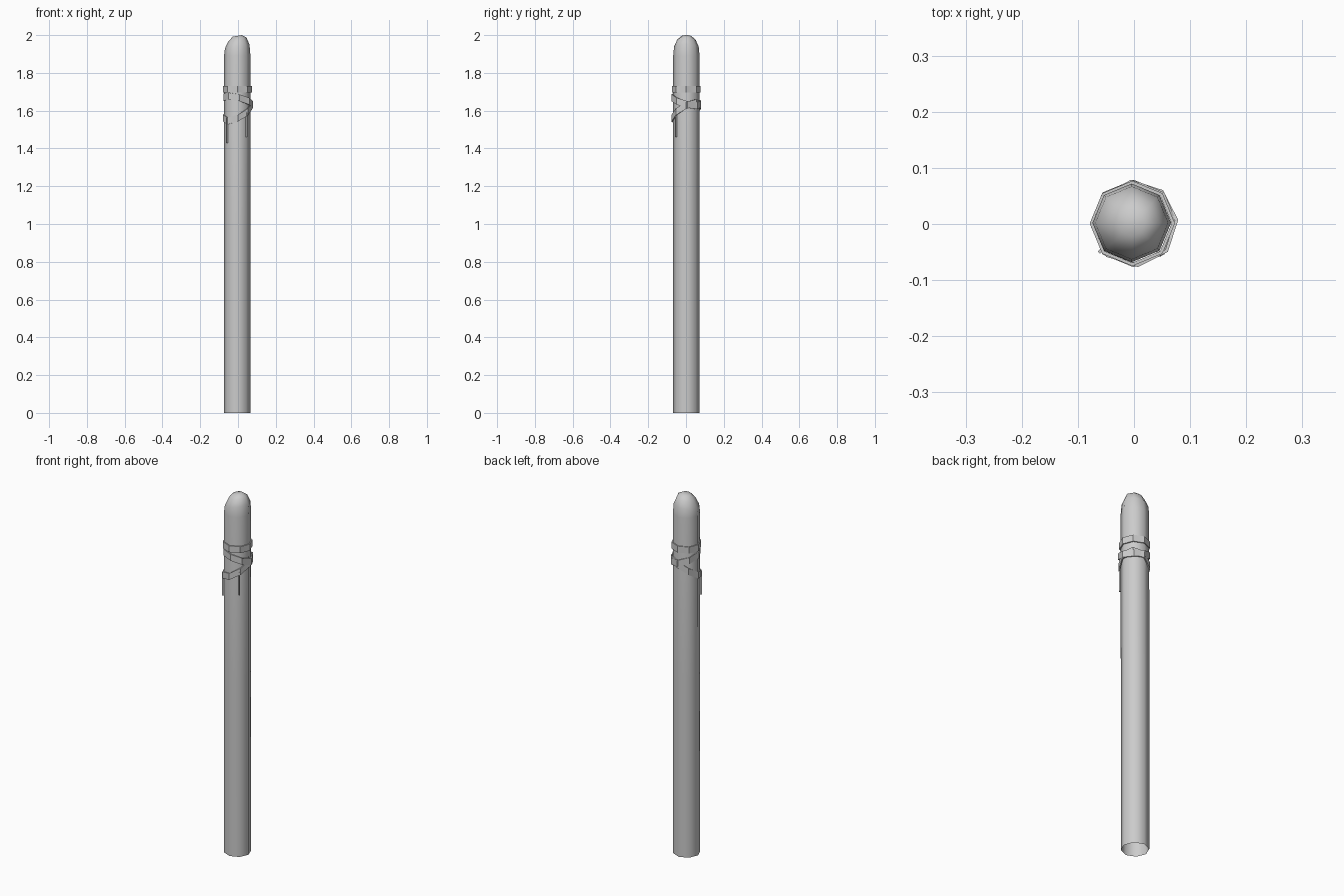
import bpy, bmesh, math
from mathutils import Vector

cube = bpy.data.objects.get("Cube")
if cube:
    bpy.data.objects.remove(cube, do_unlink=True)

grey = bpy.data.materials.new("plain grey")
grey.use_nodes = True
COLOUR = (0.6, 0.6, 0.6, 1)
grey.diffuse_color = COLOUR
grey.node_tree.nodes["Principled BSDF"].inputs["Base Color"].default_value = COLOUR
SIDES = 8


def finish(name, bm, angle):
    """Turn a bmesh into a shaded object."""
    bmesh.ops.recalc_face_normals(bm, faces=bm.faces)
    mesh = bpy.data.meshes.new(name)
    bm.to_mesh(mesh)
    bm.free()
    mesh.materials.append(grey)
    obj = bpy.data.objects.new(name, mesh)
    bpy.context.collection.objects.link(obj)
    bpy.ops.object.select_all(action="DESELECT")
    obj.select_set(True)
    bpy.context.view_layer.objects.active = obj
    bpy.ops.object.shade_smooth_by_angle(angle=math.radians(angle))
    return obj


def loop(bm, centre, radius, height, twist=0):
    """Eight-sided ring of vertices; height is a function of the direction."""
    verts = []
    for i in range(SIDES):
        a = math.tau * i / SIDES + twist
        d = Vector((math.cos(a), math.sin(a), 0))
        verts.append(bm.verts.new((centre[0] + radius * d.x,
                                   centre[1] + radius * d.y, height(d))))
    return verts


def bridge(bm, low, high):
    for i in range(SIDES):
        j = (i + 1) % SIDES
        bm.faces.new((low[i], low[j], high[j], high[i]))


# Post: hollow below, domed and slightly lopsided on top
bm = bmesh.new()
profile = [(0.070, 0, -0.005, 0), (0.070, 1.0, -0.005, 0), (0.070, 1.89, -0.004, 0),
           (0.065, 1.94, -0.004, 0.01), (0.048, 1.977, -0.003, 0.01),
           (0.024, 1.996, -0.004, 0.004)]
rings = [loop(bm, (x, 0.002), r, lambda d, z=z, t=t: z + t * d.x)
         for r, z, x, t in profile]
for low, high in zip(rings, rings[1:]):
    bridge(bm, low, high)
bm.faces.new(rings[-1])
finish("post", bm, 50)


# Straps: thin loose bands, each tilted along the diagonal
def strap(name, centre, radius, z, tilt, twist):
    bm = bmesh.new()
    half = 0.018
    section = [(radius - 0.006, -half), (radius, -half),
               (radius, half), (radius - 0.006, half)]
    loops = [loop(bm, centre, r, lambda d, h=h: z + h + tilt * (d.x + d.y), twist)
             for r, h in section]
    for i in range(4):
        bridge(bm, loops[i], loops[(i + 1) % 4])
    finish(name, bm, 30)


strap("upper_strap", (-0.003, 0.001), 0.076, 1.713, 0, 0)
strap("middle_strap", (0.001, 0.001), 0.078, 1.652, -0.018, 0.08)
strap("lower_strap", (-0.001, 0.001), 0.078, 1.594, 0.034, 0)


# Hanging strap ends: narrow strips below the lower strap
def strap_end(name, x, y, top, bottom):
    bm = bmesh.new()
    bmesh.ops.create_cube(bm, size=1)
    angle = math.atan2(y, x)
    for v in bm.verts:
        a, b = v.co.x * 0.012, v.co.y * 0.006
        v.co = (x + a * math.cos(angle) - b * math.sin(angle),
                y + a * math.sin(angle) + b * math.cos(angle),
                (top + bottom) / 2 + v.co.z * (top - bottom))
    finish(name, bm, 30)


strap_end("left_strap_end", 0.045, -0.052, 1.59, 1.46)
strap_end("right_strap_end", -0.058, -0.047, 1.56, 1.43)
